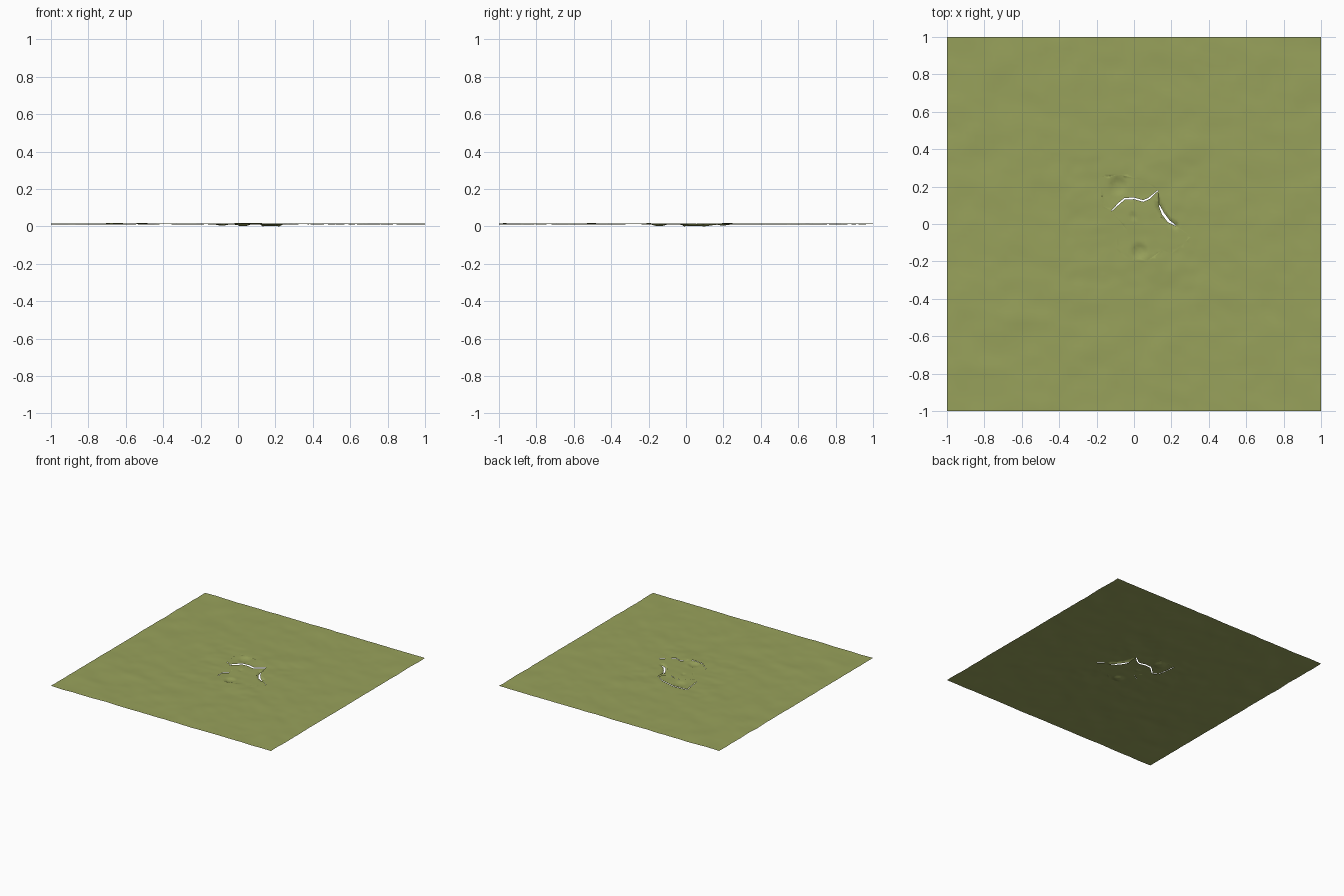
import bpy, bmesh, math
from mathutils import Vector, noise
from mathutils.geometry import delaunay_2d_cdt

if "Cube" in bpy.data.objects:
    bpy.data.objects.remove(bpy.data.objects["Cube"])

mat = bpy.data.materials.new("olive grass")
mat.diffuse_color = (0.315, 0.36, 0.105, 1)
mat.use_nodes = True
mat.node_tree.nodes["Principled BSDF"].inputs["Base Color"].default_value = mat.diffuse_color

# Outlines, in plan
crack_a = [(-.12, .07), (-.08, .11), (-.05, .135), (0, .137), (.05, .123), (.08, .137), (.13, .18)]
crack_b = [(.135, .10), (.155, .055), (.185, .015), (.222, -.008)]
upper = crack_a + [(.06, .23), (-.07, .262), (-.185, .25), (-.165, .095)]
lower = crack_a + crack_b + [(.24, -.02), (.305, -.07), (.27, -.1), (.2, -.16), (.15, -.138),
                             (.07, -.197), (-.02, -.19), (-.09, -.13), (-.09, -.07), (-.035, -.035)]


def band(path, w):
    """Closed outline around a path, tapered at both ends."""
    a, b = [], []
    for i, p in enumerate(path):
        q0, q1 = Vector(path[max(i - 1, 0)]), Vector(path[min(i + 1, len(path) - 1)])
        n = (q1 - q0).normalized().orthogonal() * w
        if i in (0, len(path) - 1):
            n *= 0.4
        a.append(tuple(Vector(p) + n))
        b.append(tuple(Vector(p) - n))
    return a + b[::-1]


def inside(p, poly):
    hit = False
    for (x0, y0), (x1, y1) in zip(poly, poly[1:] + poly[:1]):
        if (y0 > p.y) != (y1 > p.y) and p.x < (x1 - x0) * (p.y - y0) / (y1 - y0) + x0:
            hit = not hit
    return hit


def dist(p, path):
    best = 9
    for a, b in zip(path, path[1:]):
        a, b = Vector(a), Vector(b)
        t = max(0, min(1, (p - a).dot(b - a) / (b - a).length_squared))
        best = min(best, (p - a - (b - a) * t).length)
    return best


slits = [band(crack_a, .0045), band(crack_b, .007)]

# Plan points: coarse field, finer round the cracked turf
pts = []
N = 64
for i in range(N + 1):
    for j in range(N + 1):
        pts.append(Vector((-1 + 2 * i / N, -1 + 2 * j / N)))
for i in range(52):
    for j in range(52):
        p = Vector((-.351 + .0138 * i, -.352 + .0138 * j))
        pts.append(p)
edges = []
for loop in slits + [band(crack_b, .02), upper, lower]:
    s = len(pts)
    pts += [Vector(p) for p in loop]
    edges += [(s + k, s + (k + 1) % len(loop)) for k in range(len(loop))]
verts, _, faces, *_ = delaunay_2d_cdt(pts, edges, [], 0, 1e-4)


def height(p, part):
    z = .013 + .004 * noise.noise((p.x * 5, p.y * 7, 3.1)) + .002 * noise.noise((p.x * 13, p.y * 15, 8))
    # small dents
    for c, r, d in (((-.085, .205), .04, .009), ((.03, -.145), .035, .010), ((-.005, .04), .015, .006)):
        z -= d * math.exp(-((p - Vector(c)).length / r) ** 4)
    # steep lips of the wide crack
    z -= .013 * max(0, 1 - dist(p, crack_b) / .02)
    z += {"upper_turf": .003, "lower_turf": -.002}.get(part, 0)
    return max(0, z)


parts = {"ground_sheet": [], "upper_turf": [], "lower_turf": []}
for f in faces:
    c = sum((verts[i] for i in f), Vector((0, 0))) / len(f)
    if any(inside(c, s) for s in slits):
        continue
    near = max(abs(c.x), abs(c.y)) < .35
    name = ("upper_turf" if near and inside(c, upper) else
            "lower_turf" if near and inside(c, lower) else "ground_sheet")
    parts[name].append(f)

# One sheet per part
for name, fs in parts.items():
    bm = bmesh.new()
    made = {}
    for f in fs:
        for i in f:
            if i not in made:
                made[i] = bm.verts.new((*verts[i], height(verts[i], name)))
        bm.faces.new([made[i] for i in f])
    for f in bm.faces:
        f.normal_update()
        if f.normal.z < 0:
            f.normal_flip()
        f.smooth = True
    me = bpy.data.meshes.new(name)
    bm.to_mesh(me)
    bm.free()
    me.materials.append(mat)
    bpy.context.collection.objects.link(bpy.data.objects.new(name, me))
